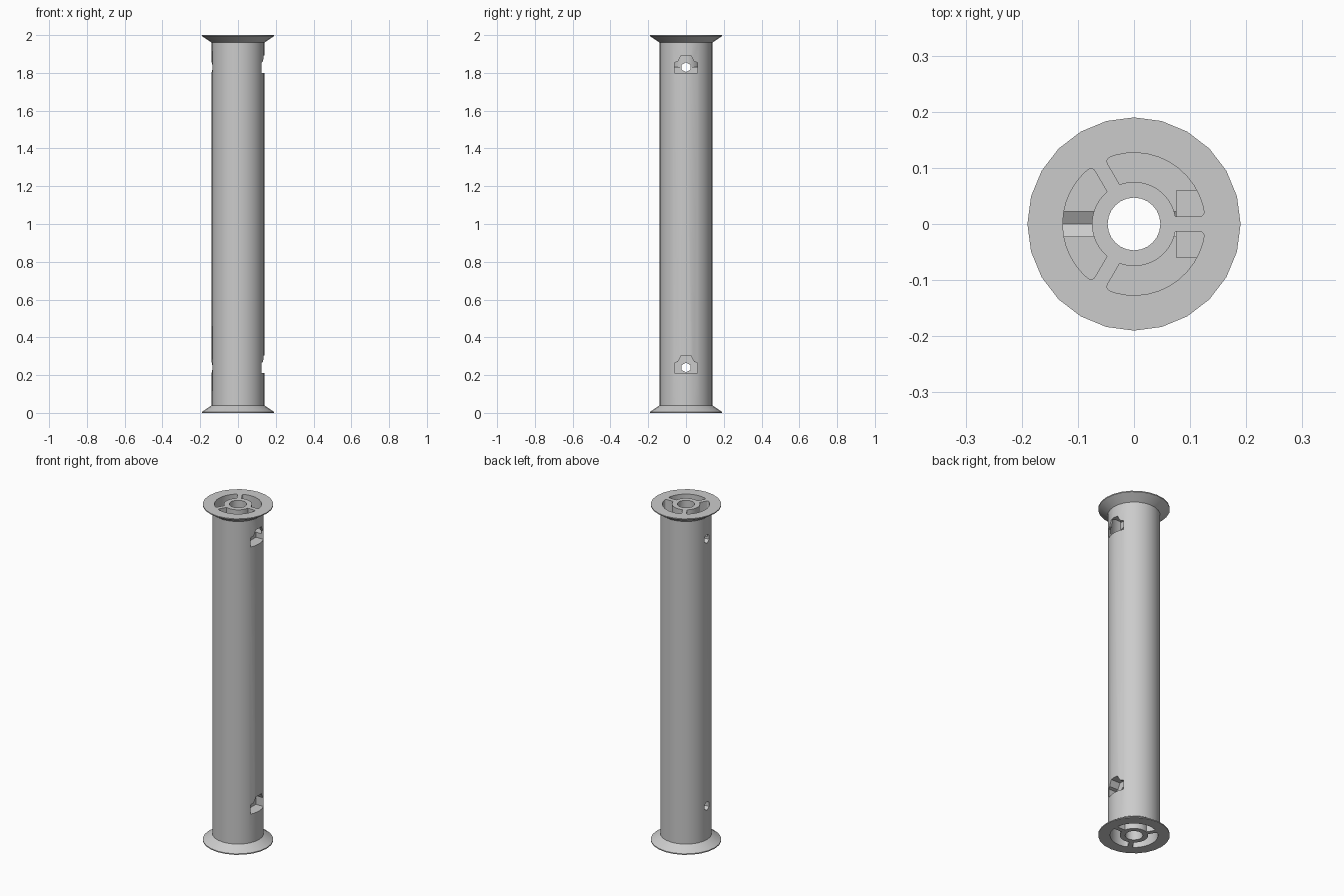
import bpy, bmesh
from math import sin, cos, asin, pi, radians
from mathutils import Matrix

cube = bpy.data.objects.get("Cube")
if cube:
    bpy.data.objects.remove(cube, do_unlink=True)

SIDES = 24
TUBE_R, FLANGE_R, BORE_R = 0.139, 0.19, 0.047
CAVITY_IN, CAVITY_OUT, RIB_HALF = 0.075, 0.127, 0.013
CAVITY_DEPTH = 0.17
PITCH = 1.59                      # distance between lower and upper windows

grey = bpy.data.materials.new("Plain grey")
grey.use_nodes = True
grey.diffuse_color = (0.6, 0.6, 0.6, 1)
grey.node_tree.nodes["Principled BSDF"].inputs["Base Color"].default_value = (0.6, 0.6, 0.6, 1)


def make_object(name, bm):
    bmesh.ops.recalc_face_normals(bm, faces=bm.faces)
    mesh = bpy.data.meshes.new(name)
    bm.to_mesh(mesh)
    bm.free()
    mesh.materials.append(grey)
    obj = bpy.data.objects.new(name, mesh)
    bpy.context.collection.objects.link(obj)
    return obj


def prism(name, points, offset, round_if=None):
    """Extrude a closed outline, optionally rounding the chosen long edges."""
    bm = bmesh.new()
    face = bm.faces.new([bm.verts.new(p) for p in points])
    result = bmesh.ops.extrude_face_region(bm, geom=[face])
    top = [v for v in result["geom"] if isinstance(v, bmesh.types.BMVert)]
    bmesh.ops.translate(bm, verts=top, vec=offset)
    if face.is_valid and len(bm.faces) == len(points) + 1:
        bm.faces.new([bm.verts[i] for i in range(len(points))])
    if round_if:
        edges = [e for e in bm.edges if round_if(e)]
        bmesh.ops.bevel(bm, geom=edges, offset=0.01, segments=4, profile=0.5, affect='EDGES')
    return make_object(name, bm)


def cut(body, cutter):
    cutter.hide_render = True
    mod = body.modifiers.new("Cut", 'BOOLEAN')
    mod.operation, mod.solver, mod.object = 'DIFFERENCE', 'EXACT', cutter
    bpy.context.view_layer.objects.active = body
    bpy.ops.object.modifier_apply(modifier=mod.name)
    bpy.data.objects.remove(cutter, do_unlink=True)


# Flanged tube turned from a half profile
half = [(FLANGE_R, 0), (FLANGE_R, 0.006), (TUBE_R, 0.04)]
profile = half + [(r, 2 - z) for r, z in reversed(half)]
bm = bmesh.new()
rings = [[bm.verts.new((r * cos(2 * pi * i / SIDES), r * sin(2 * pi * i / SIDES), z))
          for i in range(SIDES)] for r, z in profile]
for a, b in zip(rings, rings[1:]):
    for i in range(SIDES):
        j = (i + 1) % SIDES
        bm.faces.new((a[i], a[j], b[j], b[i]))
bm.faces.new(rings[0])
bm.faces.new(rings[-1])
tube = make_object("flanged_tube", bm)

# Centre bore
bm = bmesh.new()
bmesh.ops.create_cone(bm, cap_ends=True, segments=SIDES, radius1=BORE_R, radius2=BORE_R,
                      depth=2.2, matrix=Matrix.Translation((0, 0, 1)))
cut(tube, make_object("bore_cutter", bm))


# Three rounded arc cavities in each end, leaving ribs between
def arc(radius, start):
    edge = asin(RIB_HALF / radius)
    span = radians(120) - 2 * edge
    return [(radius * cos(start + edge + span * i / 12),
             radius * sin(start + edge + span * i / 12)) for i in range(13)]


for z in (-0.03, 2 - CAVITY_DEPTH):
    for k in range(3):
        start = radians(120 * k)
        outer = arc(CAVITY_OUT, start)
        outline = outer + arc(CAVITY_IN, start)[::-1]
        corners = (outer[0], outer[-1])

        def is_corner(e):
            a, b = (v.co for v in e.verts)
            return abs(a.z - b.z) > 0.1 and any(
                abs(a.x - x) + abs(a.y - y) < 1e-4 for x, y in corners)

        cut(tube, prism("cavity_cutter", [(x, y, z) for x, y in outline],
                        (0, 0, CAVITY_DEPTH + 0.03), is_corner))

# Side windows with a tapered top, and a six-sided cross hole behind each
right_edge = [(0.06, 0.21), (0.06, 0.265), (0.043, 0.27), (0.025, 0.303)]
window = right_edge + [(-y, z) for y, z in reversed(right_edge)]
for base in (0, PITCH):
    cut(tube, prism("window_cutter", [(0.076, y, z + base) for y, z in window], (0.2, 0, 0)))
    hexagon = [(-0.3, 0.026 * sin(k * pi / 3), base + 0.24 + 0.026 * cos(k * pi / 3))
               for k in range(6)]
    cut(tube, prism("cross_hole_cutter", hexagon, (0.5, 0, 0)))

# Smooth the round walls and keep the crisp edges
bpy.ops.object.select_all(action='DESELECT')
tube.select_set(True)
bpy.context.view_layer.objects.active = tube
bpy.ops.object.shade_smooth_by_angle(angle=radians(25))
